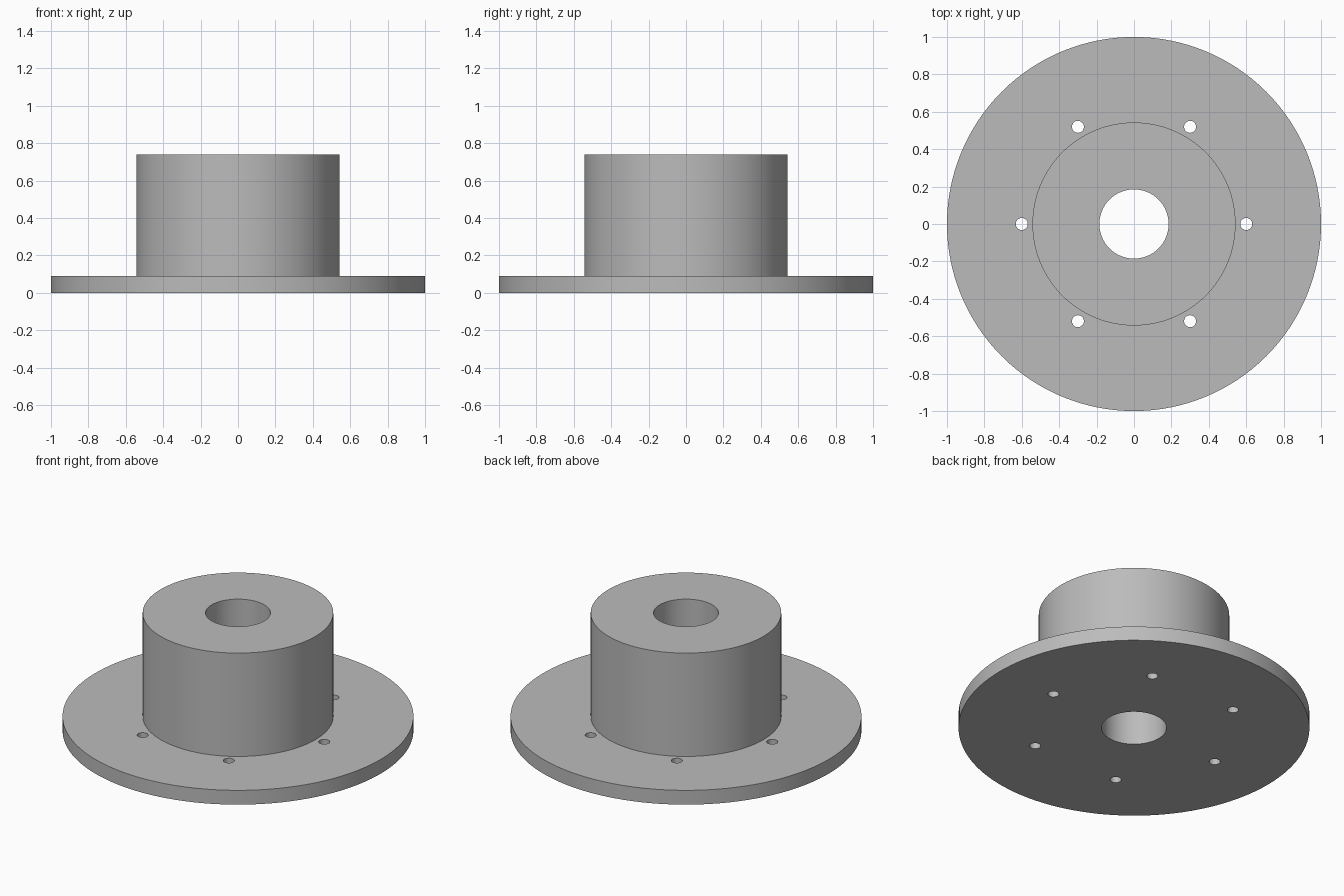
import bpy
import bmesh
from math import cos, sin, pi, radians

if "Cube" in bpy.data.objects:
    bpy.data.objects.remove(bpy.data.objects["Cube"], do_unlink=True)

FLANGE_R, HUB_R, BORE_R = 1.0, 0.543, 0.185
FLANGE_H, TOTAL_H = 0.09, 0.74
BOLT_CIRCLE, BOLT_R, BOLTS = 0.6, 0.032, 6
SEGMENTS = 128

grey = bpy.data.materials.new("machined grey")
grey.use_nodes = True
colour = (0.5, 0.5, 0.5, 1)
grey.diffuse_color = colour
grey.node_tree.nodes["Principled BSDF"].inputs["Base Color"].default_value = colour


def lathe(name, profile, segments):
    """Revolve a closed (radius, height) profile around z."""
    bm = bmesh.new()
    rings = [[bm.verts.new((r * cos(2 * pi * i / segments), r * sin(2 * pi * i / segments), z))
              for i in range(segments)] for r, z in profile]
    for k, ring in enumerate(rings):
        above = rings[(k + 1) % len(rings)]
        for i in range(segments):
            j = (i + 1) % segments
            bm.faces.new((ring[i], ring[j], above[j], above[i]))
    bmesh.ops.recalc_face_normals(bm, faces=bm.faces)
    mesh = bpy.data.meshes.new(name)
    bm.to_mesh(mesh)
    bm.free()
    obj = bpy.data.objects.new(name, mesh)
    bpy.context.collection.objects.link(obj)
    return obj


# Flange and hub turned as one solid with a through bore
body = lathe("flanged_hub", [
    (BORE_R, 0), (FLANGE_R, 0), (FLANGE_R, FLANGE_H),
    (HUB_R, FLANGE_H), (HUB_R, TOTAL_H), (BORE_R, TOTAL_H)], SEGMENTS)
body.data.materials.append(grey)

# Ring of drills for the bolt holes
bm = bmesh.new()
for i in range(BOLTS):
    a = 2 * pi * i / BOLTS
    made = bmesh.ops.create_cone(bm, cap_ends=True, segments=32, radius1=BOLT_R,
                                 radius2=BOLT_R, depth=3 * FLANGE_H)
    bmesh.ops.translate(bm, verts=made["verts"],
                        vec=(BOLT_CIRCLE * cos(a), BOLT_CIRCLE * sin(a), FLANGE_H / 2))
drill_mesh = bpy.data.meshes.new("bolt_hole_drills")
bm.to_mesh(drill_mesh)
bm.free()
drill_mesh.materials.append(grey)
drills = bpy.data.objects.new("bolt_hole_drills", drill_mesh)
drills.hide_render = True
bpy.context.collection.objects.link(drills)

# Cut the holes, then discard the drills
cut = body.modifiers.new("bolt holes", "BOOLEAN")
cut.operation, cut.solver, cut.object = "DIFFERENCE", "EXACT", drills
bpy.ops.object.select_all(action="DESELECT")
body.select_set(True)
bpy.context.view_layer.objects.active = body
bpy.ops.object.modifier_apply(modifier=cut.name)
bpy.data.objects.remove(drills, do_unlink=True)

bpy.ops.object.shade_smooth_by_angle(angle=radians(30))
